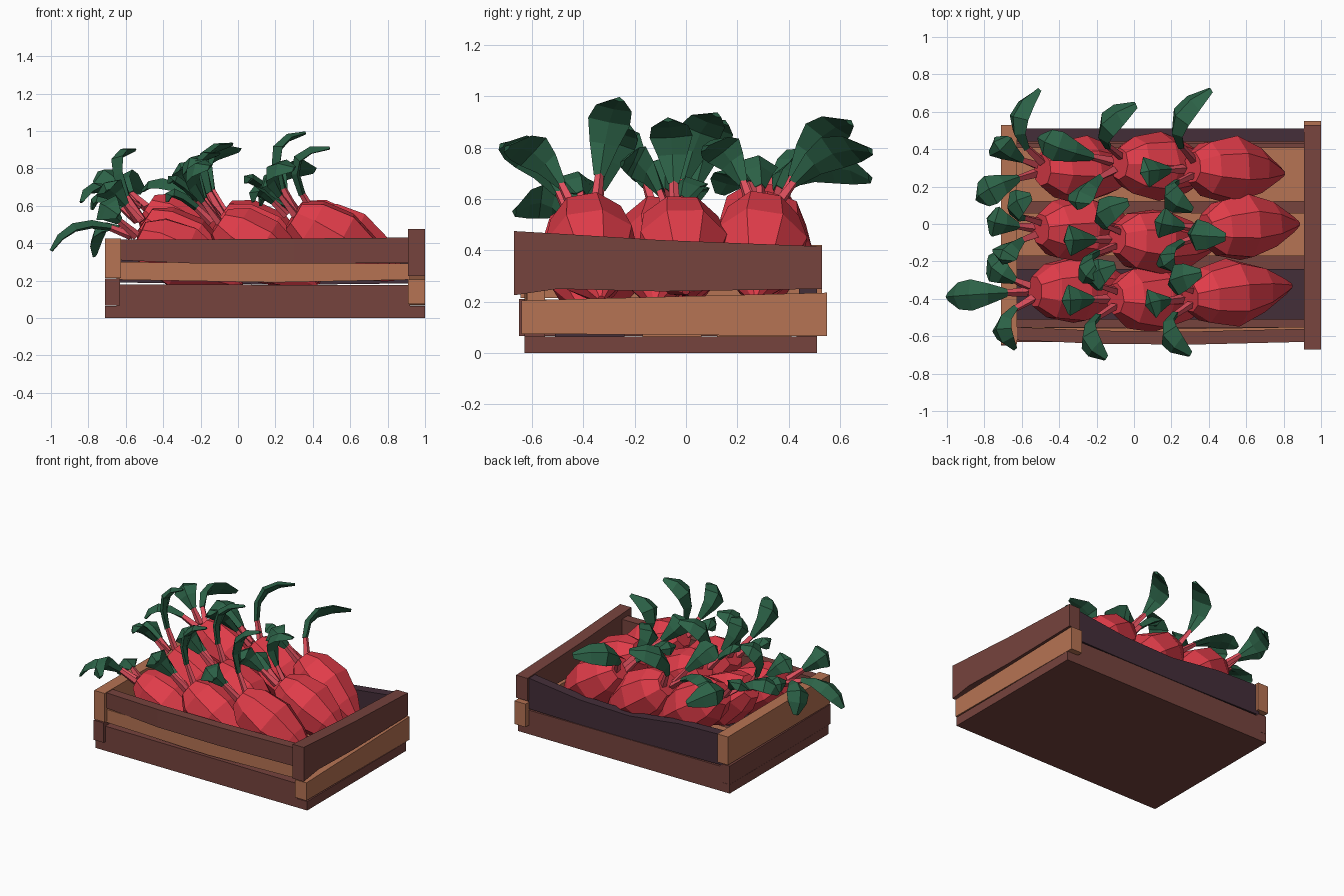
import bpy, bmesh, math, random
from mathutils import Vector

if "Cube" in bpy.data.objects:
    bpy.data.objects.remove(bpy.data.objects["Cube"])

random.seed(4)


def material(name, rgb):
    lin = [((c / 255 + 0.055) / 1.055) ** 2.4 for c in rgb]
    m = bpy.data.materials.new(name)
    m.diffuse_color = (*lin, 1)
    m.use_nodes = True
    m.node_tree.nodes["Principled BSDF"].inputs["Base Color"].default_value = m.diffuse_color
    return m


DARK = material("dark brown wood", (118, 67, 61))
LIGHT = material("light brown wood", (182, 115, 83))
PURPLE = material("purple brown wood", (68, 46, 57))
RED = material("radish red", (224, 60, 73))
PINK = material("stalk pink", (224, 80, 94))
GREEN = material("leaf green", (44, 98, 71))


def loft(name, rings, mat):
    """Closed solid through equal-sized rings of points."""
    bm = bmesh.new()
    rows = [[bm.verts.new(p) for p in ring] for ring in rings]
    n = len(rows[0])
    for a, b in zip(rows, rows[1:]):
        for i in range(n):
            j = (i + 1) % n
            bm.faces.new((a[i], a[j], b[j], b[i]))
    bm.faces.new(rows[0][::-1])
    bm.faces.new(rows[-1])
    bmesh.ops.recalc_face_normals(bm, faces=bm.faces)
    me = bpy.data.meshes.new(name)
    bm.to_mesh(me)
    bm.free()
    me.materials.append(mat)
    ob = bpy.data.objects.new(name, me)
    bpy.context.collection.objects.link(ob)
    return ob


def board(name, mat, axis, near, far, stations):
    """Plank along an axis; stations are (position, z low, z high, sideways shift)."""
    rings = []
    for u, lo, hi, off in stations:
        ring = [(near + off, lo), (far + off, lo), (far + off, hi), (near + off, hi)]
        rings.append([(u, v, z) if axis == 'x' else (v, u, z) for v, z in ring])
    return loft(name, rings, mat)


# Crate base and floor slats
board("crate_base", DARK, 'x', -0.63, 0.51, [(-0.71, 0, 0.065, 0), (1.0, 0, 0.065, 0)])
for i, (y0, y1, m) in enumerate([(0.12, 0.41, LIGHT), (-0.17, 0.06, LIGHT), (-0.51, -0.24, PURPLE)]):
    board(f"floor_slat_{i}", m, 'x', y0, y1, [(-0.63, 0.06, 0.09, 0), (0.91, 0.06, 0.09, 0)])

# Front boards
board("front_board_low", DARK, 'x', -0.63, -0.55, [(-0.65, 0.06, 0.18, 0), (0.92, 0.06, 0.175, 0)])
board("front_board_middle", LIGHT, 'x', -0.62, -0.55,
      [(-0.65, 0.205, 0.30, 0), (0.2, 0.19, 0.29, -0.01), (0.92, 0.205, 0.29, 0)])
board("front_board_top", DARK, 'x', -0.62, -0.55,
      [(-0.65, 0.31, 0.42, 0), (-0.2, 0.29, 0.42, -0.02), (0.3, 0.29, 0.425, -0.025), (0.92, 0.295, 0.43, -0.01)])

# Back boards, the upper one with a worn dip
board("back_board_low", DARK, 'x', 0.43, 0.51, [(-0.65, 0.06, 0.18, 0), (0.92, 0.06, 0.175, 0)])
board("back_board_top", PURPLE, 'x', 0.44, 0.51,
      [(-0.65, 0.19, 0.41, 0), (-0.3, 0.185, 0.40, 0), (0.1, 0.18, 0.35, 0),
       (0.5, 0.18, 0.36, 0), (0.92, 0.185, 0.41, 0)])

# End boards
board("right_board_low", LIGHT, 'y', 0.91, 1.0, [(-0.64, 0.075, 0.205, 0), (0.55, 0.066, 0.235, 0)])
board("right_board_top", DARK, 'y', 0.91, 1.0,
      [(-0.67, 0.225, 0.475, 0), (-0.5, 0.25, 0.465, 0), (-0.1, 0.24, 0.44, 0), (0.53, 0.25, 0.415, 0)])
board("left_board_low", DARK, 'y', -0.71, -0.63, [(-0.65, 0.066, 0.21, 0), (0.51, 0.066, 0.20, 0)])
board("left_board_top", LIGHT, 'y', -0.71, -0.625, [(-0.645, 0.215, 0.425, 0), (0.53, 0.215, 0.42, 0)])

PROFILE = [(0, 0.085), (0.15, 0.155), (0.42, 0.185), (0.7, 0.13), (0.93, 0.045), (1, 0.015)]


def radish(name, crown, tip):
    """Faceted root tapering from its crown to its tip."""
    axis = (tip - crown).normalized()
    side = axis.cross(Vector((0, 0, 1))).normalized()
    up = side.cross(axis)
    spin = random.uniform(0, 0.7)
    rings = []
    for t, r in PROFILE:
        c = crown.lerp(tip, t)
        rings.append([c + r * random.uniform(0.96, 1.04) * (side * math.cos(a) + up * math.sin(a))
                      for a in (spin + i * math.tau / 8 for i in range(8))])
    loft(name, rings, RED)


def leaf(name, crown, tip):
    """Pink stalk followed by a broad creased blade that arches over."""
    flat = Vector((tip.x - crown.x, tip.y - crown.y, 0))
    base = crown + 0.04 * flat.normalized()
    lean = -0.27 if flat.x > -0.18 else -0.17
    ctrl = crown + Vector((lean + 0.4 * flat.x, 0.58 * flat.y, 0))
    ctrl.z = (crown.z + tip.z) / 2 + 0.2
    side = (tip - ctrl).cross(ctrl - base).normalized()

    def section(t, w, h):
        p = base * (1 - t) ** 2 + ctrl * 2 * t * (1 - t) + tip * t * t
        tan = ((ctrl - base) * (1 - t) + (tip - ctrl) * t).normalized()
        s = (side - tan * side.dot(tan)).normalized()
        n = s.cross(tan)
        droop = n * (w * 0.25)
        return [p + s * w - droop, p + n * h, p - s * w - droop, p - n * (h + w * 0.1)]

    loft(name + "_stalk", [section(0, 0.026, 0.022), section(0.24, 0.015, 0.015)], PINK)
    loft(name + "_blade", [section(t, w, h) for t, w, h in
                           [(0.18, 0.022, 0.018), (0.38, 0.058, 0.02), (0.60, 0.084, 0.02),
                            (0.82, 0.072, 0.016), (1, 0.022, 0.008)]], GREEN)


# Each radish: crown, root tip, then its leaf tips
BUNCH_RIGHT = [
    [(0.30, -0.39, 0.55), (0.84, -0.33, 0.21), (0.30, -0.70, 0.80), (0.36, -0.26, 0.99), (0.08, -0.44, 0.62)],
    [(0.38, -0.03, 0.53), (0.88, 0.00, 0.24), (0.49, -0.07, 0.91), (0.21, -0.25, 0.74), (0.12, 0.02, 0.60)],
    [(0.31, 0.30, 0.56), (0.80, 0.27, 0.21), (0.41, 0.72, 0.79), (0.31, 0.07, 0.80), (0.04, 0.27, 0.72)],
]
BUNCH_MIDDLE = [
    [(-0.10, -0.40, 0.51), (0.42, -0.40, 0.17), (-0.15, -0.72, 0.81), (-0.38, -0.41, 0.62), (-0.10, -0.22, 0.88)],
    [(-0.09, -0.08, 0.54), (0.43, -0.12, 0.19), (-0.19, -0.31, 0.84), (-0.37, -0.09, 0.72), (-0.03, 0.12, 0.93)],
    [(-0.08, 0.32, 0.56), (0.44, 0.29, 0.19), (0.01, 0.64, 0.90), (-0.30, 0.08, 0.80), (-0.51, 0.46, 0.68)],
]
BUNCH_LEFT = [
    [(-0.53, -0.36, 0.44), (0.02, -0.34, 0.17), (-1.0, -0.39, 0.36), (-0.64, -0.67, 0.55), (-0.77, -0.17, 0.33)],
    [(-0.50, -0.03, 0.52), (0.02, -0.02, 0.17), (-0.78, 0.03, 0.58), (-0.70, -0.21, 0.68), (-0.55, 0.15, 0.90)],
    [(-0.49, 0.29, 0.59), (0.03, 0.29, 0.24), (-0.51, 0.72, 0.68), (-0.84, 0.13, 0.62), (-0.74, 0.46, 0.74)],
]
for col, bunch in (("right", BUNCH_RIGHT), ("middle", BUNCH_MIDDLE), ("left", BUNCH_LEFT)):
    for k, pts in enumerate(bunch):
        crown, tip, *leaves = [Vector(p) for p in pts]
        radish(f"radish_{col}_{k}", crown, tip)
        for q, end in enumerate(leaves):
            leaf(f"leaf_{col}_{k}_{q}", crown, end)
